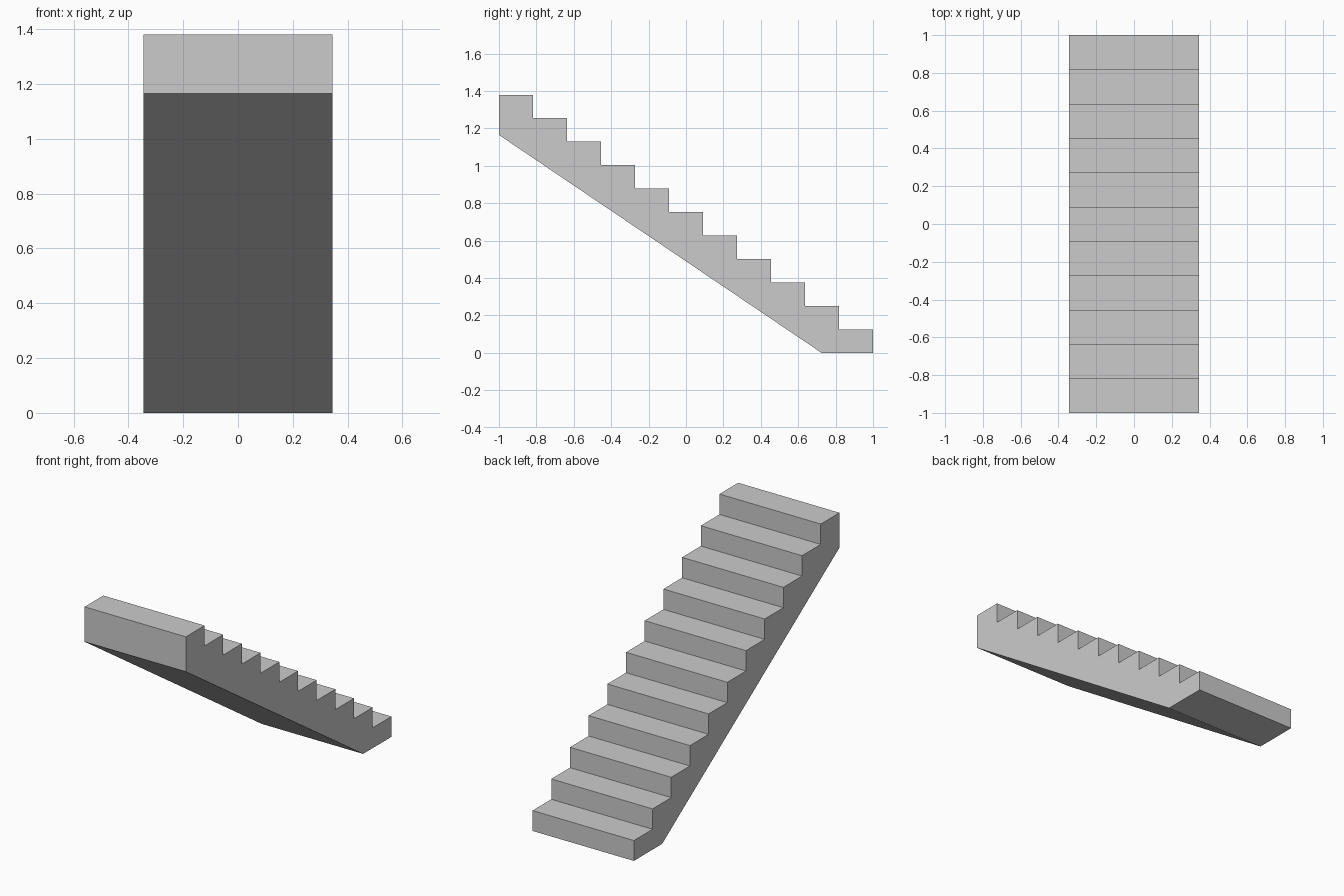
import bpy, bmesh

if "Cube" in bpy.data.objects:
    bpy.data.objects.remove(bpy.data.objects["Cube"])

STEPS = 11
HALF_WIDTH = 0.345
HEIGHT = 1.38
TREAD = 2.0 / STEPS
RISE = HEIGHT / STEPS

# Side profile (y, z): sloped underside, then the steps from bottom to top
profile = [(-1.0, 1.165), (0.725, 0.0)]
for i in range(STEPS):
    y = 1.0 - i * TREAD
    profile += [(y, i * RISE), (y, (i + 1) * RISE)]
profile.append((-1.0, HEIGHT))

# Extrude the profile across the width
bm = bmesh.new()
side = bm.faces.new([bm.verts.new((-HALF_WIDTH, y, z)) for y, z in profile])
result = bmesh.ops.extrude_face_region(bm, geom=[side], use_keep_orig=True)
moved = [v for v in result["geom"] if isinstance(v, bmesh.types.BMVert)]
bmesh.ops.translate(bm, verts=moved, vec=(2 * HALF_WIDTH, 0, 0))
bmesh.ops.recalc_face_normals(bm, faces=bm.faces)

# Staircase object
mesh = bpy.data.meshes.new("staircase")
bm.to_mesh(mesh)
bm.free()
bpy.context.collection.objects.link(bpy.data.objects.new("staircase", mesh))
